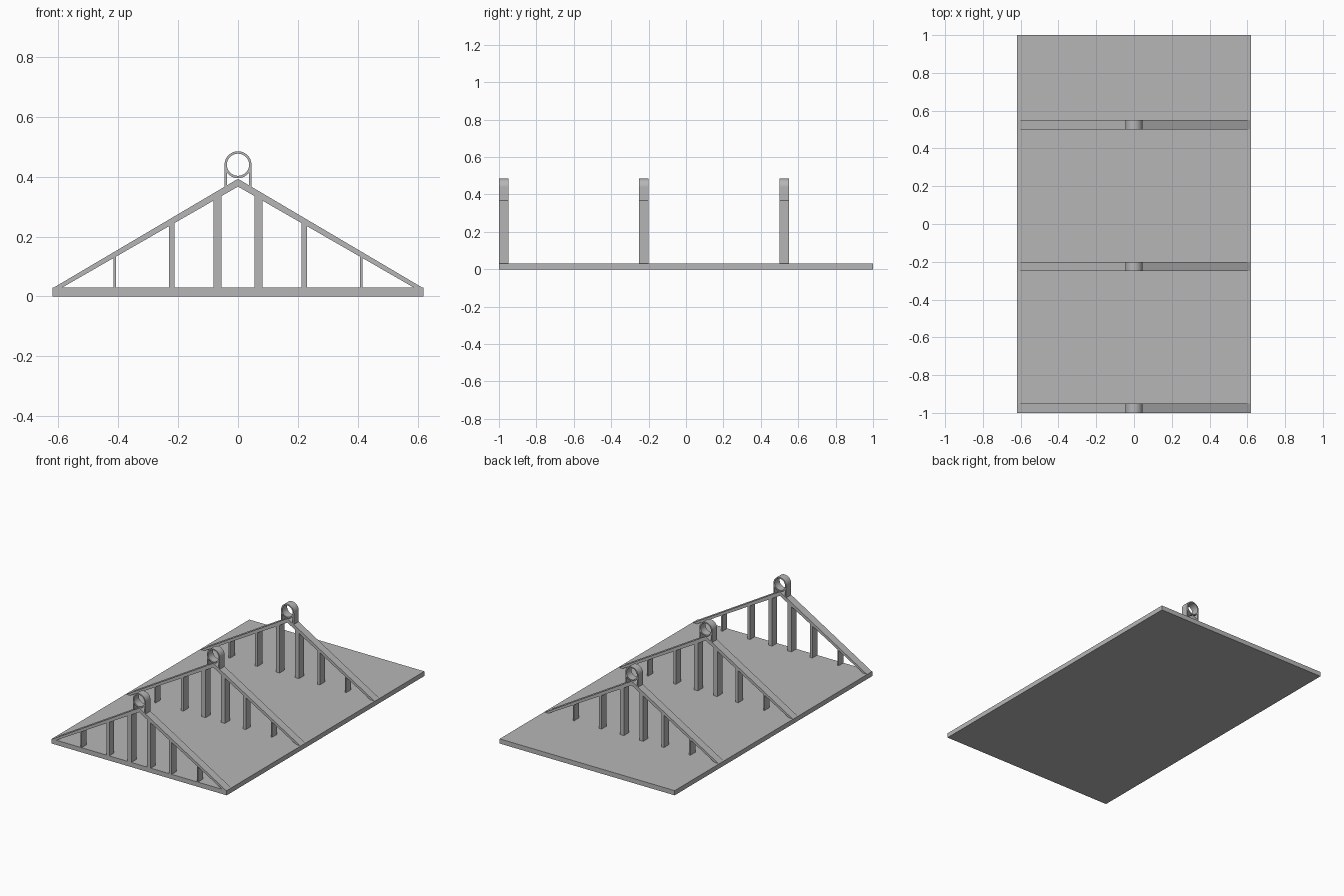
import bpy, bmesh, math

if "Cube" in bpy.data.objects:
    bpy.data.objects.remove(bpy.data.objects["Cube"], do_unlink=True)

grey = bpy.data.materials.new("plain grey")
grey.use_nodes = True
colour = (0.47, 0.47, 0.47, 1)
grey.diffuse_color = colour
grey.node_tree.nodes["Principled BSDF"].inputs["Base Color"].default_value = colour

HALF_W, BASE_H, DEPTH = 0.62, 0.03, 0.05
OUT_X, OUT_TOP = 0.615, 0.393      # rafter upper edge
IN_X, IN_TOP = 0.587, 0.367        # rafter lower edge
EYE_Z, EYE_R, HOLE_R = 0.44, 0.045, 0.037


def finish(name, bm, smooth=False):
    bmesh.ops.recalc_face_normals(bm, faces=bm.faces)
    mesh = bpy.data.meshes.new(name)
    bm.to_mesh(mesh)
    bm.free()
    mesh.materials.append(grey)
    obj = bpy.data.objects.new(name, mesh)
    bpy.context.collection.objects.link(obj)
    if smooth:
        bpy.ops.object.select_all(action='DESELECT')
        obj.select_set(True)
        bpy.context.view_layer.objects.active = obj
        bpy.ops.object.shade_smooth_by_angle(angle=math.radians(35))
    return obj


def extrude(bm, faces, depth):
    """Extrude flat faces along +y."""
    geom = bmesh.ops.extrude_face_region(bm, geom=faces, use_keep_orig=True)["geom"]
    moved = [g for g in geom if isinstance(g, bmesh.types.BMVert)]
    bmesh.ops.translate(bm, verts=moved, vec=(0, depth, 0))


def prism(name, points, y, depth):
    """Solid with an (x, z) outline, running along y."""
    bm = bmesh.new()
    face = bm.faces.new([bm.verts.new((x, y, z)) for x, z in points])
    extrude(bm, [face], depth)
    return finish(name, bm)


def ring(name, y, segments=40):
    bm = bmesh.new()
    loops = []
    for r in (EYE_R, HOLE_R):
        angles = [math.tau * i / segments for i in range(segments)]
        loops.append([bm.verts.new((r * math.cos(a), y, EYE_Z + r * math.sin(a)))
                      for a in angles])
    outer, inner = loops
    faces = []
    for i in range(segments):
        j = (i + 1) % segments
        faces.append(bm.faces.new((outer[i], outer[j], inner[j], inner[i])))
    extrude(bm, faces, DEPTH)
    return finish(name, bm, smooth=True)


def under(x):
    """Height of the rafter's lower edge."""
    return BASE_H + (IN_TOP - BASE_H) * (1 - x / IN_X)


def over(x):
    """Height of the rafter's upper edge."""
    return BASE_H + (OUT_TOP - BASE_H) * (1 - x / OUT_X)


# Base plate
prism("base_plate", [(-HALF_W, 0), (HALF_W, 0), (HALF_W, BASE_H), (-HALF_W, BASE_H)], -1, 2)

# Three trusses, each with rafters, posts and a hanging eye
posts = {"inner": (0.055, 0.082), "middle": (0.212, 0.23), "outer": (0.408, 0.416)}
for place, y in (("front", -1), ("middle", -0.25), ("rear", 0.5)):
    prism(place + "_rafters",
          [(-OUT_X, BASE_H), (0, OUT_TOP), (OUT_X, BASE_H),
           (IN_X, BASE_H), (0, IN_TOP), (-IN_X, BASE_H)], y, DEPTH)
    ring(place + "_eye_ring", y)
    for side, s in (("left", 1), ("right", -1)):
        for kind, (a, b) in posts.items():
            prism(f"{place}_{side}_{kind}_post",
                  [(s * a, BASE_H), (s * b, BASE_H), (s * b, under(b)), (s * a, under(a))],
                  y, DEPTH)
        a, b = HOLE_R, EYE_R
        prism(f"{place}_{side}_eye_support",
              [(s * a, over(a)), (s * b, over(b)), (s * b, EYE_Z), (s * a, EYE_Z)],
              y, DEPTH)
